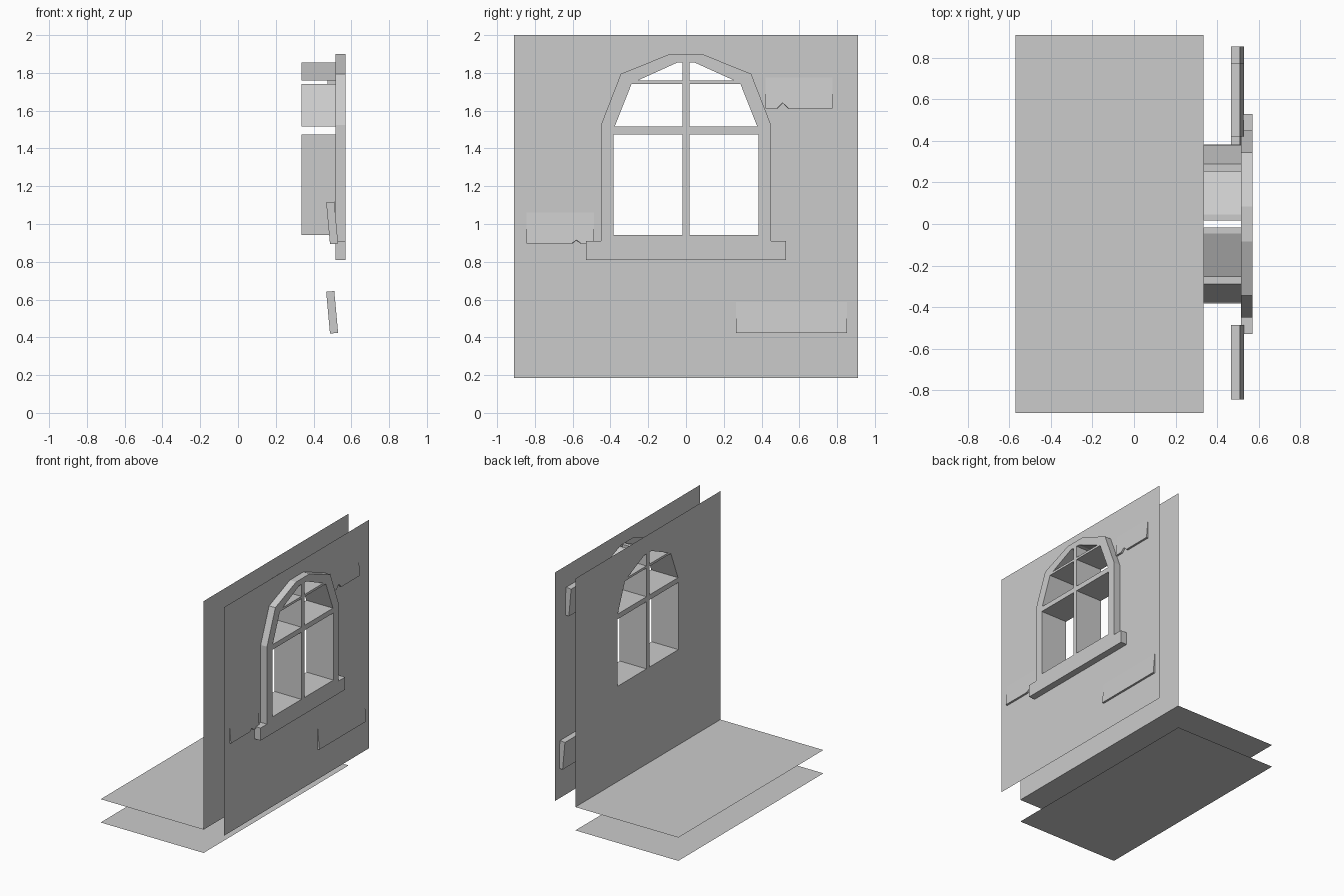
import bpy, bmesh, math

if "Cube" in bpy.data.objects:
    bpy.data.objects.remove(bpy.data.objects["Cube"])

BACK, WALL, FRONT = 0.335, 0.515, 0.57   # x of inner wall, outer wall, window face


def finish(name, bm):
    bmesh.ops.remove_doubles(bm, verts=bm.verts, dist=1e-5)
    bmesh.ops.recalc_face_normals(bm, faces=bm.faces)
    me = bpy.data.meshes.new(name)
    bm.to_mesh(me)
    bm.free()
    ob = bpy.data.objects.new(name, me)
    bpy.context.collection.objects.link(ob)
    return ob


def sheet(bm, x, loops):
    """Flat sheet at x; the first loop is the border, the rest are holes."""
    edges = []
    for loop in loops:
        vs = [bm.verts.new((x, y, z)) for y, z in loop]
        edges += [bm.edges.new((vs[i - 1], vs[i])) for i in range(len(vs))]
    bmesh.ops.triangle_fill(bm, use_beauty=True, use_dissolve=False,
                            edges=edges, normal=(1, 0, 0))


def sides(bm, loop, x0, x1):
    """Band of faces running along x around a loop."""
    a = [bm.verts.new((x0, y, z)) for y, z in loop]
    b = [bm.verts.new((x1, y, z)) for y, z in loop]
    for i in range(len(a)):
        bm.faces.new((a[i - 1], a[i], b[i], b[i - 1]))


def mirrored(loop):
    return [(-y, z) for y, z in reversed(loop)]


# Shared profiles in the y-z plane
border = [(-0.91, 0.185), (0.91, 0.185), (0.91, 2), (-0.91, 2)]
half = [(0.53, 0.81), (0.53, 0.91), (0.45, 0.91), (0.45, 1.525),
        (0.345, 1.795), (0.085, 1.9)]
outline = half + mirrored(half)
right_panes = [
    [(0.018, 0.942), (0.383, 0.942), (0.383, 1.475), (0.018, 1.475)],
    [(0.018, 1.515), (0.378, 1.515), (0.288, 1.742), (0.018, 1.742)],
    [(0.018, 1.76), (0.255, 1.76), (0.045, 1.855), (0.018, 1.855)],
]
panes = right_panes + [mirrored(p) for p in right_panes]

# Walls
bm = bmesh.new()
sheet(bm, BACK, [border] + panes)
finish("inner_wall", bm)
bm = bmesh.new()
sheet(bm, WALL, [border, outline])
finish("outer_wall", bm)

# Window frame with sill, glazing bars and deep pane reveals
bm = bmesh.new()
sheet(bm, FRONT, [outline] + panes)
sides(bm, outline, WALL, FRONT)
for p in panes:
    sides(bm, p, BACK, FRONT)
finish("window_frame", bm)

# Floor and ceiling sheets
for name, z in (("floor", 0.185), ("ceiling_below", 0.0)):
    bm = bmesh.new()
    bm.faces.new([bm.verts.new(c) for c in ((-0.57, -0.91, z), (BACK, -0.91, z),
                                            (BACK, 0.91, z), (-0.57, 0.91, z))])
    finish(name, bm)


# Tilted bricks poking through the outer wall, some chipped underneath
def brick(name, y0, y1, z, chip=(), height=0.222, thick=0.043):
    c, s = math.cos(math.radians(5.2)), math.sin(math.radians(5.2))
    profile = [(y0, 0), *chip, (y1, 0), (y1, height), (y0, height)]
    bm = bmesh.new()
    rings = [[bm.verts.new((0.487 + u * c - v * s, y, z + u * s + v * c))
              for y, v in profile] for u in (0, thick)]
    for i in range(len(profile)):
        bm.faces.new((rings[0][i - 1], rings[0][i], rings[1][i], rings[1][i - 1]))
    for r in rings:
        bm.faces.new(r)
    finish(name, bm)


brick("brick_low", 0.265, 0.853, 0.42)
brick("brick_left", -0.845, -0.487, 0.893,
      [(-0.605, 0), (-0.58, 0.018), (-0.555, 0)])
brick("brick_high", 0.42, 0.775, 1.608,
      [(0.482, 0), (0.512, 0.03), (0.543, 0)])
